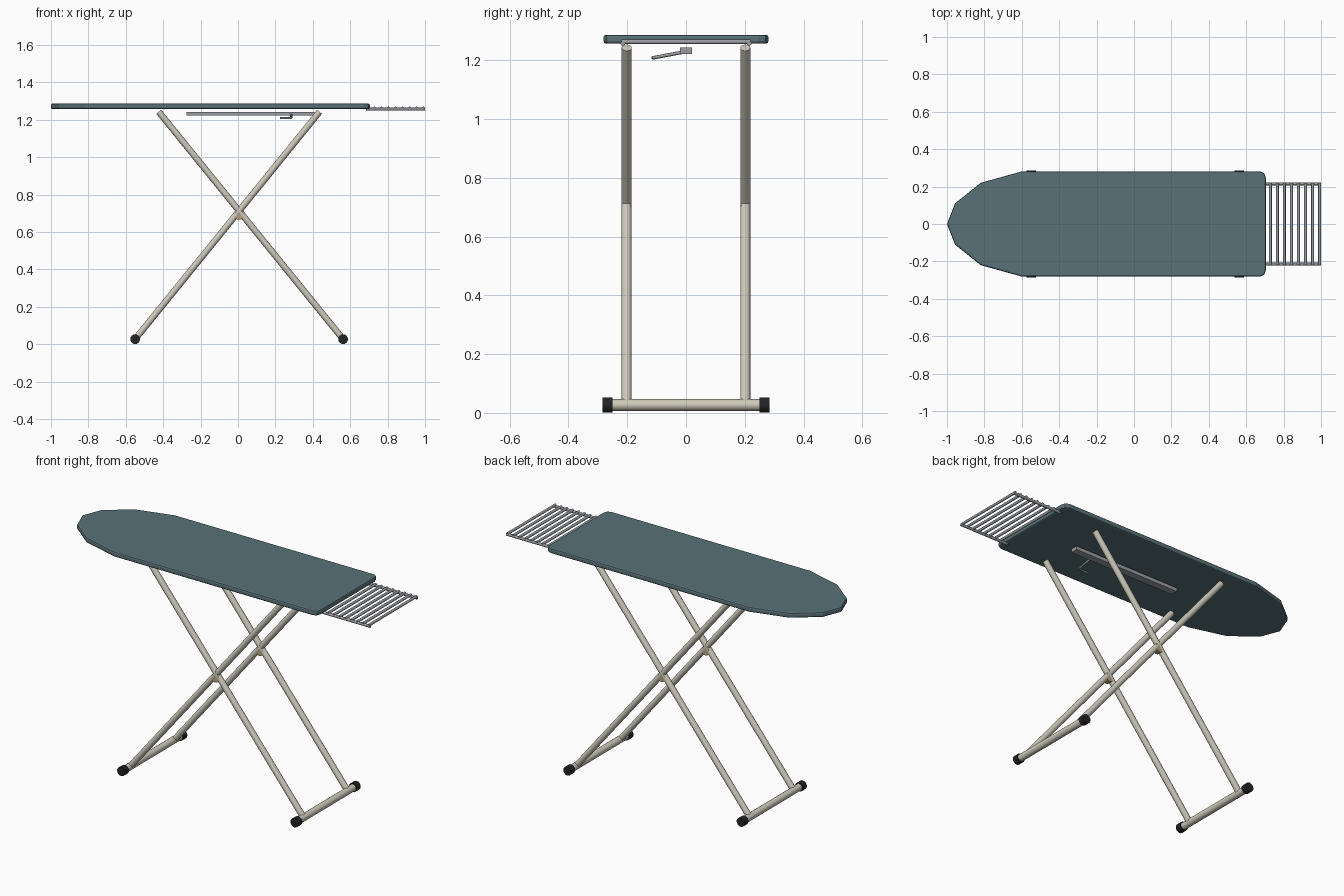
import bpy, bmesh, math
from mathutils import Vector

if "Cube" in bpy.data.objects:
    bpy.data.objects.remove(bpy.data.objects["Cube"])


def material(name, rgb):
    m = bpy.data.materials.new(name)
    m.diffuse_color = (*rgb, 1)
    m.use_nodes = True
    m.node_tree.nodes["Principled BSDF"].inputs["Base Color"].default_value = m.diffuse_color
    return m


FABRIC = material("fabric", (0.10, 0.165, 0.19))
CREAM = material("cream_paint", (0.62, 0.59, 0.50))
RUBBER = material("rubber", (0.015, 0.017, 0.018))
STEEL = material("steel", (0.33, 0.34, 0.36))
BRASS = material("brass", (0.50, 0.36, 0.20))


def rod(name, a, b, r, mat, sides=16):
    a, b = Vector(a), Vector(b)
    bpy.ops.mesh.primitive_cylinder_add(vertices=sides, radius=r, depth=(b - a).length, location=(a + b) / 2)
    ob = bpy.context.object
    ob.rotation_euler = (b - a).to_track_quat('Z', 'Y').to_euler()
    ob.name = name
    ob.data.materials.append(mat)
    bpy.ops.object.shade_smooth_by_angle()
    return ob


# Padded board: half outline mirrored in y, extruded and edge-bevelled
half = [(-0.957, 0.11), (-0.82, 0.22), (-0.6, 0.281), (0.675, 0.281), (0.697, 0.271), (0.705, 0.247)]
outline = [(-1.0, 0.0)] + half + [(x, -y) for x, y in reversed(half)]
bm = bmesh.new()
face = bm.faces.new([bm.verts.new((x, y, 1.257)) for x, y in outline])
ext = bmesh.ops.extrude_face_region(bm, geom=[face])
bmesh.ops.translate(bm, vec=(0, 0, 0.03), verts=[v for v in ext["geom"] if isinstance(v, bmesh.types.BMVert)])
bmesh.ops.recalc_face_normals(bm, faces=bm.faces)
mesh = bpy.data.meshes.new("board")
bm.to_mesh(mesh)
bm.free()
board = bpy.data.objects.new("board", mesh)
bpy.context.collection.objects.link(board)
mesh.materials.append(FABRIC)
bev = board.modifiers.new("soft_edge", 'BEVEL')
bev.width = 0.009
bev.segments = 2
bev.limit_method = 'ANGLE'
bev.angle_limit = math.radians(60)

# Crossed legs, foot bars and rubber caps
CX, FOOT_Z = 0.006, 0.027
for sx, end in ((-1, "left"), (1, "right")):
    fx = CX + sx * 0.556
    rod(f"foot_bar_{end}", (fx, -0.255, FOOT_Z), (fx, 0.255, FOOT_Z), 0.02, CREAM)
    for sy, side in ((-1, "front"), (1, "back")):
        rod(f"leg_{end}_{side}", (fx, sy * 0.202, FOOT_Z), (CX - sx * 0.43, sy * 0.202, 1.243), 0.017, CREAM)
        rod(f"foot_cap_{end}_{side}", (fx, sy * 0.25, FOOT_Z), (fx, sy * 0.285, FOOT_Z), 0.026, RUBBER)

# Pivots where the legs cross
for sy, side in ((-1, "front"), (1, "back")):
    rod(f"pivot_{side}", (CX, sy * 0.187, 0.69), (CX, sy * 0.217, 0.69), 0.024, BRASS)

# Iron rest: two side rails and eight cross bars
for sy, side in ((-1, "front"), (1, "back")):
    rod(f"rest_rail_{side}", (0.685, sy * 0.215, 1.257), (1.0, sy * 0.215, 1.257), 0.008, STEEL, 12)
for i in range(8):
    x = 0.992 - i * 0.0375
    rod(f"rest_bar_{i + 1}", (x, -0.22, 1.263), (x, 0.22, 1.263), 0.0075, STEEL, 12)

# Height rail below the board
bpy.ops.mesh.primitive_cube_add(size=1, location=(0.067, 0, 1.2325))
rail = bpy.context.object
rail.name = "height_rail"
rail.scale = (0.685, 0.042, 0.021)
rail.data.materials.append(STEEL)

# Bent release lever
curve = bpy.data.curves.new("release_lever", 'CURVE')
curve.dimensions = '3D'
curve.bevel_depth = 0.006
curve.bevel_resolution = 2
curve.use_fill_caps = True
path = [(0.285, -0.005, 1.229), (0.285, -0.10, 1.211), (0.275, -0.11, 1.209), (0.225, -0.112, 1.209)]
sp = curve.splines.new('POLY')
sp.points.add(len(path) - 1)
for p, co in zip(sp.points, path):
    p.co = (*co, 1)
curve.materials.append(STEEL)
bpy.context.collection.objects.link(bpy.data.objects.new("release_lever", curve))
